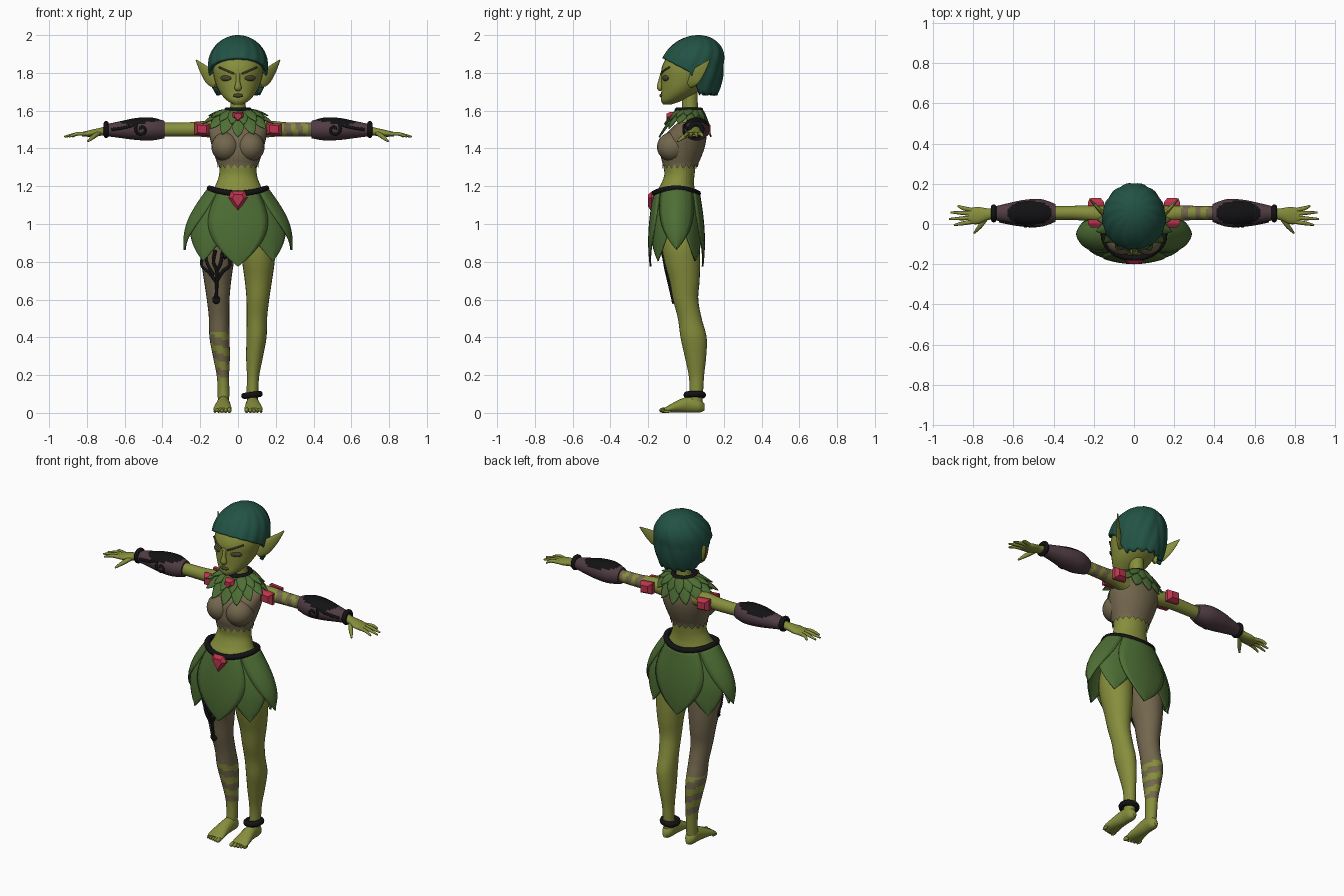
import bpy, bmesh, math
from math import sin, cos, pi, sqrt
from mathutils import Vector, Matrix

if "Cube" in bpy.data.objects:
    bpy.data.objects.remove(bpy.data.objects["Cube"])


def material(name, *rgb):
    m = bpy.data.materials.new(name)
    m.use_nodes = True
    m.diffuse_color = (*rgb, 1)
    m.node_tree.nodes["Principled BSDF"].inputs["Base Color"].default_value = (*rgb, 1)
    return m


SKIN = material("olive skin", .24, .27, .045)
HAIR = material("dark teal hair", .016, .085, .058)
LEAF = material("leaf green", .075, .155, .035)
CLOTH = material("tan cloth", .17, .135, .075)
BLACK = material("black trim", .006, .006, .007)
PLUM = material("plum leather", .08, .045, .055)
RUBY = material("ruby", .5, .035, .075)
SHADE = material("dark olive", .06, .06, .028)


def finish(name, bm, mats, rule=None, smooth=True, thickness=0):
    bmesh.ops.remove_doubles(bm, verts=bm.verts, dist=.00005)
    bmesh.ops.recalc_face_normals(bm, faces=bm.faces)
    if rule:
        for f in bm.faces:
            f.material_index = int(rule(f.calc_center_median()))
    me = bpy.data.meshes.new(name)
    bm.to_mesh(me)
    bm.free()
    for m in mats:
        me.materials.append(m)
    if smooth:
        me.shade_smooth()
        me.set_sharp_from_angle(angle=math.radians(50))
    ob = bpy.data.objects.new(name, me)
    bpy.context.collection.objects.link(ob)
    if thickness:
        mod = ob.modifiers.new("Thickness", "SOLIDIFY")
        mod.thickness, mod.offset = thickness, 0
    return ob


def spline(rows, steps):
    rows = [Vector(r) for r in rows]
    pad = [rows[0]] + rows + [rows[-1]]
    out = []
    for i in range(len(rows) - 1):
        a, b, c, d = pad[i:i + 4]
        for k in range(steps):
            t = k / steps
            out.append((b * 2 + (c - a) * t + (a * 2 - b * 5 + c * 4 - d) * t ** 2
                        + (b * 3 - a - c * 3 + d) * t ** 3) * .5)
    return out + [rows[-1]]


def bridge(bm, rings, closed=True):
    for r, q in zip(rings, rings[1:]):
        n = len(r)
        for i in range(n if closed else n - 1):
            j = (i + 1) % n
            bm.faces.new((r[i], r[j], q[j], q[i]))


def loft(name, rows, mats, side=(1, 0, 0), axis=None, seg=20, steps=5, rule=None, jag=0):
    """Skin elliptical sections given as x, y, z, radius along side, other radius."""
    pts, bm, rings = spline(rows, steps), bmesh.new(), []
    for i, p in enumerate(pts):
        ahead, behind = pts[min(i + 1, len(pts) - 1)], pts[max(i - 1, 0)]
        t = Vector(axis) if axis else Vector((ahead - behind)[:3]).normalized()
        u = Vector(side)
        u = (u - t * u.dot(t)).normalized()
        v = t.cross(u)
        ra, rb = max(p[3], .001), max(p[4], .001)
        angles = [2 * pi * k / seg for k in range(seg)]
        rings.append([bm.verts.new(Vector(p[:3]) + u * ra * cos(a) + v * rb * sin(a)) for a in angles])
    bridge(bm, rings)
    bm.faces.new(rings[-1])
    if jag:
        for k, v in enumerate(rings[0]):
            v.co.z -= jag * (k % 2)
    else:
        bm.faces.new(rings[0])
    return finish(name, bm, mats, rule)


def flip(rows, s):
    return [(r[0] * s, *r[1:]) for r in rows]


def ball(name, loc, radii, mat, turn=0):
    bm = bmesh.new()
    m = Matrix.Translation(loc) @ Matrix.Rotation(turn, 4, "Z") @ Matrix.Diagonal((*radii, 1))
    bmesh.ops.create_uvsphere(bm, u_segments=20, v_segments=12, radius=1, matrix=m)
    return finish(name, bm, [mat])


def tube(name, points, radius, mat, cyclic=False):
    cu = bpy.data.curves.new(name, "CURVE")
    cu.dimensions, cu.bevel_depth, cu.bevel_resolution, cu.use_fill_caps = "3D", radius, 3, True
    sp = cu.splines.new("POLY")
    sp.points.add(len(points) - 1)
    for p, co in zip(sp.points, points):
        p.co = (*co, 1)
    sp.use_cyclic_u = cyclic
    sp.use_smooth = True
    cu.materials.append(mat)
    bpy.context.collection.objects.link(bpy.data.objects.new(name, cu))


def circle(fn, n=40):
    return [fn(sin(2 * pi * k / n), cos(2 * pi * k / n)) for k in range(n)]


def leaf(name, surf, a0, half, t0, t1, lift):
    """Pointed leaf with a raised midrib, wrapped on a flared surface."""
    bm, rings = bmesh.new(), []
    for r in range(13):
        u = r / 12
        w = half * (1 - u ** 2.5)
        cols = [k / 4 - 1 for k in range(9)]
        rings.append([bm.verts.new(surf(a0 + w * c, t0 + (t1 - t0) * u, 1 + lift + .025 * (1 - abs(c))))
                      for c in cols])
    bridge(bm, rings, closed=False)
    finish(name, bm, [LEAF], thickness=.006)


def gem(name, loc, outline, depth, facing=-1):
    """Faceted stone with a smaller flat front."""
    bm, rings = bmesh.new(), []
    for scale, d in ((1, 0), (1, .5), (.6, 1)):
        rings.append([bm.verts.new(Vector(loc) + Vector((x * scale, facing * d * depth, z * scale)))
                      for x, z in outline])
    bridge(bm, rings)
    bm.faces.new(rings[0])
    bm.faces.new(rings[-1])
    finish(name, bm, [RUBY], smooth=False)


UP = (0, 0, 1)

# Torso, neck and head
loft("torso", [(0, -.05, .97, .15, .1), (0, -.055, 1.08, .16, .11), (0, -.055, 1.16, .14, .105),
               (0, -.045, 1.21, .117, .088), (0, -.035, 1.26, .1, .08), (0, -.03, 1.32, .102, .086),
               (0, 0, 1.4, .125, .088), (0, .01, 1.48, .145, .09), (0, .03, 1.53, .14, .065),
               (0, .03, 1.565, .08, .05), (0, .022, 1.6, .044, .042), (0, .02, 1.72, .04, .042)],
     [SKIN], axis=UP, seg=32)
loft("head", [(0, -.1, 1.632, .022, .02), (0, -.075, 1.655, .06, .058), (0, -.033, 1.7, .098, .098),
              (0, 0, 1.76, .123, .13), (0, .015, 1.83, .133, .143), (0, .03, 1.9, .112, .118),
              (0, .04, 1.945, .05, .06)], [SKIN], axis=UP, seg=32)
loft("nose", [(0, -.122, 1.8, .012, .012), (0, -.133, 1.755, .011, .014), (0, -.138, 1.722, .019, .016),
              (0, -.13, 1.708, .012, .008)], [SKIN])
ball("lips", (0, -.13, 1.68), (.028, .011, .01), SHADE)

# Hair cap that falls behind the ears
bm, rings = bmesh.new(), []
for r in range(25):
    ring = []
    for k in range(96):
        a = 2 * pi * k / 96 - pi
        fall = min(1, max(0, (abs(a) - 1.5) / .4))
        low = 1.875 - .07 * min(1, abs(a) / 1.5) ** 2 - fall * (.11 + .012 * (k // 3 % 2))
        z = 1.99 - (1.99 - low) * (1 - cos(r / 24 * pi / 2))
        h = (z - 1.84) / .15
        f = sqrt(max(0, 1 - h * h)) if h > 0 else 1 - .2 * h * h
        f *= 1 + .016 * cos(14 * abs(a) + 28 * (1.99 - z))
        ring.append(bm.verts.new((.147 * f * sin(a), .03 + max(0, h) * .035 - .16 * f * cos(a), z)))
    rings.append(ring)
bridge(bm, rings)
finish("hair", bm, [HAIR], thickness=.02)

# Bodice with torn hem
loft("bodice", [(0, -.03, 1.315, .108, .093), (0, -.025, 1.36, .123, .108), (0, -.015, 1.41, .138, .115),
                (0, -.005, 1.46, .15, .113), (0, .015, 1.51, .153, .088), (0, .025, 1.54, .13, .065)],
     [CLOTH], axis=UP, seg=36, jag=.022)

# Paired parts
for s, word in ((1, "left_"), (-1, "right_")):
    ball(word + "bust", (s * .064, -.072, 1.408), (.077, .082, .078), CLOTH)
    ball(word + "eye", (s * .064, -.109, 1.772), (.033, .01, .015), SHADE, s * .45)
    tube(word + "brow", spline([(s * .02, -.132, 1.795), (s * .06, -.118, 1.812), (s * .1, -.088, 1.83)], 5),
         .005, SHADE)
    loft(word + "ear", flip([(.11, .02, 1.745, .03, .015), (.145, .045, 1.775, .042, .014),
                             (.185, .085, 1.82, .028, .009), (.222, .125, 1.868, .003, .003)], s),
         [SKIN], side=UP)

    # Arm, with cloth wraps on the left one
    def wrapped(c):
        return c.x > .23 and c.x < .41 and ((c.x + .3 * (c.z - 1.5)) / .062) % 1 < .55
    loft(word + "arm", flip([(.1, .04, 1.495, .045, .048), (.18, .05, 1.503, .042, .042),
                             (.28, .055, 1.5, .036, .037), (.4, .055, 1.5, .034, .036),
                             (.55, .055, 1.5, .035, .035), (.68, .053, 1.495, .026, .024),
                             (.73, .048, 1.488, .03, .021), (.78, .042, 1.48, .043, .018),
                             (.825, .04, 1.475, .036, .012)], s),
         [SKIN, CLOTH], side=(0, 1, 0), axis=(s, 0, 0), steps=9, rule=wrapped)
    for finger, y0, x1, y1 in (("index", .012, .895, -.005), ("middle", .032, .92, .025),
                               ("ring", .051, .912, .058), ("little", .068, .875, .09)):
        loft(word + finger + "_finger", flip([(.8, y0, 1.477, .011, .011), (.85, (y0 + y1) / 2, 1.477, .01, .01),
                                              (x1, y1, 1.462, .005, .005)], s), [SKIN], side=(0, 1, 0), seg=10)
    loft(word + "thumb", flip([(.735, .03, 1.483, .012, .012), (.765, -.01, 1.462, .012, .012),
                               (.795, -.045, 1.437, .005, .005)], s), [SKIN], side=UP, seg=10)

    # Bracer, with a dark oval on top and a scroll on the front
    def oval(c):
        return c.z > 1.5 and ((abs(c.x) - .52) / .11) ** 2 + ((c.y - .055) / .062) ** 2 < 1
    loft(word + "bracer", flip([(.39, .055, 1.5, .044, .046), (.46, .055, 1.503, .068, .061),
                                (.54, .055, 1.503, .066, .058), (.62, .055, 1.5, .05, .045),
                                (.695, .053, 1.497, .034, .032)], s),
         [PLUM, BLACK], side=(0, 1, 0), axis=(s, 0, 0), seg=28, steps=8, rule=oval)
    scroll = [(.51 + (.007 + .002 * k) * cos(k * .5), 1.5 + (.007 + .002 * k) * sin(k * .5)) for k in range(15)]
    scroll += [(.58, 1.515), (.62, 1.507), (.67, 1.5)]
    tube(word + "bracer_scroll", [(s * x, .055 - (.066 - .22 * max(0, x - .55)) * sqrt(1 - ((z - 1.5) / .06) ** 2), z)
                                  for x, z in scroll], .008, BLACK)
    tube(word + "wrist_ring", circle(lambda a, b: (s * .698, .053 + .031 * a, 1.5 + .031 * b)), .014, BLACK, True)
    for part, y, facing in (("front", .022, -1), ("back", .09, 1)):
        gem(word + part + "_shoulder_gem", (s * .19, y, 1.502),
            [(-.04, -.03), (.04, -.037), (.04, .03), (-.04, .037)], .04, facing)

    # Leg, with a cloth stocking and wraps on the right one
    def stocking(c):
        return s < 0 and (c.z > .43 or (c.z > .19 and ((c.z + .35 * c.x) / .08) % 1 < .52))
    loft(word + "leg", flip([(.08, -.045, 1.05, .08, .09), (.105, -.03, .9, .092, .1),
                             (.108, -.02, .8, .086, .095), (.108, -.008, .7, .072, .08),
                             (.105, -.002, .6, .06, .067), (.1, .02, .5, .054, .063),
                             (.098, .04, .4, .053, .069), (.088, .05, .3, .045, .057),
                             (.08, .055, .2, .033, .041), (.077, .055, .12, .031, .036),
                             (.077, .05, .05, .03, .036)], s),
         [SKIN, CLOTH], axis=(0, 0, -1), seg=24, steps=7, rule=stocking)
    loft(word + "foot", flip([(.077, .097, .03, .012, .018), (.077, .07, .04, .031, .038),
                              (.077, .02, .045, .034, .044), (.08, -.04, .035, .042, .033),
                              (.082, -.09, .021, .049, .02), (.082, -.115, .014, .044, .012)], s),
         [SKIN], axis=(0, 1, 0))
    for k in range(5):
        size = .014 - .0015 * k
        ball(word + "toe", (s * (.046 + .019 * k), -.12 + .005 * k, size), (size * .85, .022, size), SKIN)

tube("anklet", circle(lambda a, b: (.074 + .04 * a, .046 + .043 * b, .095 + .005 * a)), .017, BLACK, True)

# Thigh marking on the stocking
def thigh(x, z):
    h, off = z - .6, x + .107
    ry, rx = .067 + .14 * h, .06 + .13 * h
    return (x, -.002 - .09 * h - ry * sqrt(max(.05, 1 - (off / rx) ** 2)), z)


for stroke in ([(-.115, .6), (-.113, .68), (-.112, .75), (-.13, .8), (-.12, .86)],
               [(-.113, .69), (-.15, .74), (-.19, .78), (-.185, .83), (-.165, .82)],
               [(-.112, .7), (-.08, .75), (-.045, .78), (-.05, .83), (-.075, .82)],
               [(-.112, .75), (-.09, .8), (-.08, .87)], [(-.13, .73), (-.165, .8), (-.17, .87)]):
    tube("thigh_marking", [thigh(*p) for p in spline(stroke, 6)], .009, BLACK)
ball("thigh_marking_drop", thigh(-.115, .6), (.021, .009, .023), BLACK)

# Leaf collar
def collar(a, t, k):
    side = sin(a) ** 2
    return Vector(((.06 + .12 * t) * k * sin(a), .02 - .025 * t - (.06 + .07 * t) * k * cos(a),
                   1.597 - .13 * t ** 1.3 + .07 * t * side + .06 * (k - 1)))


for k in range(14):
    turn = 2 * pi * k / 14
    leaf("outer_collar_leaf", collar, turn, .3, .3, 1.05, .02 * (k % 2))
    leaf("inner_collar_leaf", collar, turn + pi / 14, .3, 0, .68, .08 + .02 * (k % 2))
tube("neck_ring", circle(lambda a, b: (.06 * a, .015 - .062 * b, 1.603)), .014, BLACK, True)
gem("neck_gem", (0, -.062, 1.57), [(0, -.033), (.032, -.005), (.026, .024), (-.026, .024), (-.032, -.005)], .04)

# Leaf skirt, belt and belt gem
def skirt(a, t, k):
    rx = .148 + .128 * sin(min(1, t * 1.5) * pi / 2)
    ry = .115 + .026 * sin(pi * t * .75)
    return Vector((rx * k * sin(a), -.05 - ry * k * cos(a), 1.17 - .395 * t + .025 * (1 - t) * sin(a) ** 2))


for turn, half, tip, lift in ((0, .74, 1, .02), (pi, .74, 1, .02), (pi / 2, .8, .79, .01), (-pi / 2, .8, .79, .01),
                              (.75, .7, .93, -.03), (-.75, .7, .93, -.03), (2.4, .7, .93, -.03), (-2.4, .7, .93, -.03)):
    leaf("skirt_leaf", skirt, turn, half, 0, tip, lift)
tube("belt", circle(lambda a, b: (.15 * a, -.053 - .116 * b, 1.162 + .026 * a * a)), .016, BLACK, True)
gem("belt_gem", (0, -.165, 1.13), [(0, -.065), (.05, .01), (.034, .042), (-.034, .042), (-.05, .01)], .035)
